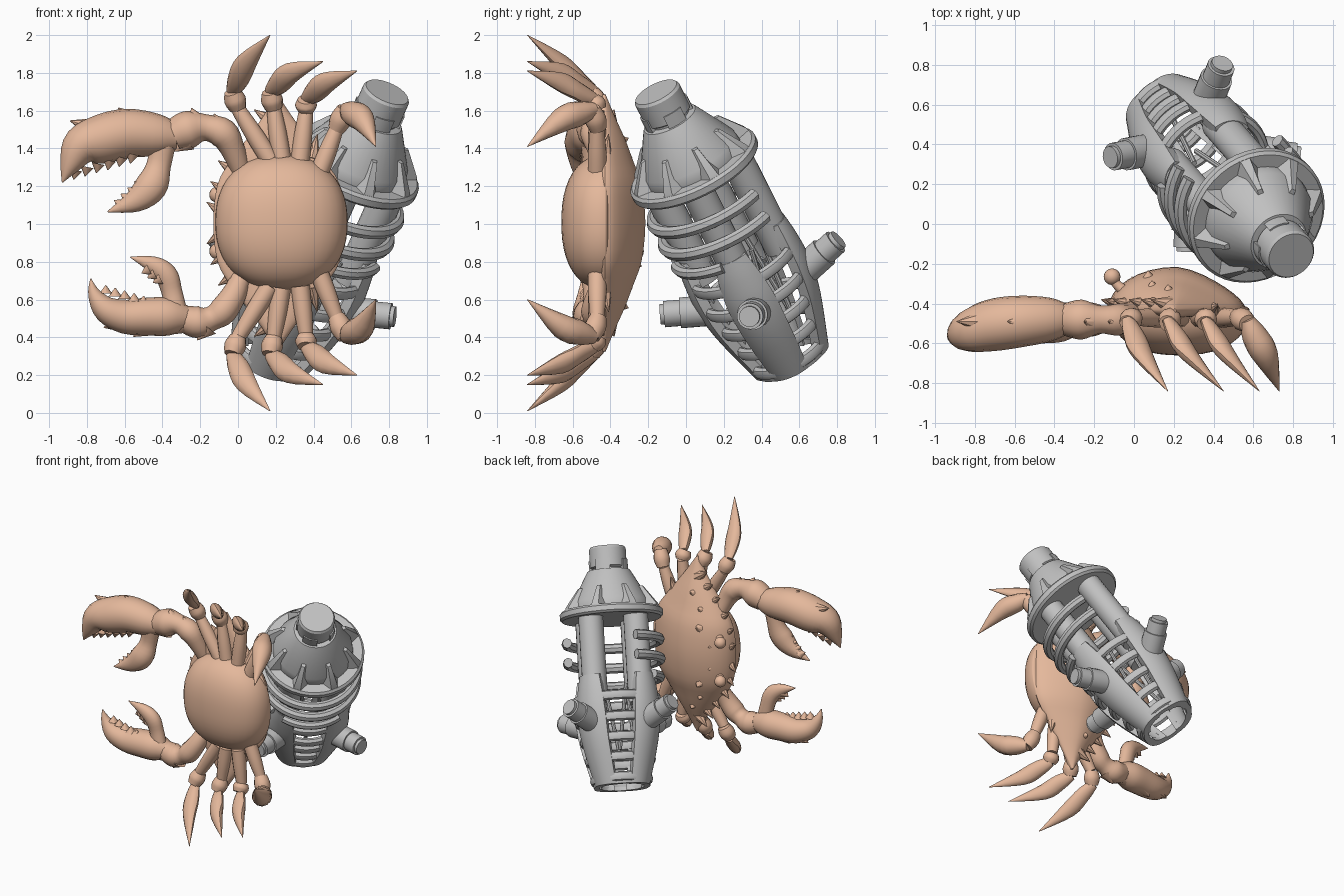
import bpy, bmesh, math
from math import sin, cos, pi, radians
from mathutils import Vector, Matrix

if "Cube" in bpy.data.objects:
    bpy.data.objects.remove(bpy.data.objects["Cube"])


def material(name, rgb):
    m = bpy.data.materials.new(name)
    m.diffuse_color = (*rgb, 1)
    m.use_nodes = True
    m.node_tree.nodes["Principled BSDF"].inputs["Base Color"].default_value = m.diffuse_color
    return m


SHELL = material("crab tan", (0.78, 0.48, 0.33))
METAL = material("metal grey", (0.53, 0.53, 0.53))


def finish(name, bm, mat, matrix=None, angle=40):
    bmesh.ops.recalc_face_normals(bm, faces=bm.faces[:])
    me = bpy.data.meshes.new(name)
    bm.to_mesh(me)
    bm.free()
    me.materials.append(mat)
    ob = bpy.data.objects.new(name, me)
    bpy.context.collection.objects.link(ob)
    if matrix:
        ob.matrix_world = matrix
    bpy.context.view_layer.objects.active = ob
    for o in bpy.context.selected_objects:
        o.select_set(False)
    ob.select_set(True)
    bpy.ops.object.shade_smooth_by_angle(angle=radians(angle))
    return ob


def loft(bm, rings, closed=False):
    """Skin a list of point rings, capping the ends unless closed into a loop."""
    vs = [[bm.verts.new(p) for p in r] for r in rings]
    n = len(vs[0])
    pairs = list(zip(vs, vs[1:])) + ([(vs[-1], vs[0])] if closed else [])
    for a, b in pairs:
        for i in range(n):
            bm.faces.new((a[i], a[(i + 1) % n], b[(i + 1) % n], b[i]))
    if not closed:
        bm.faces.new(vs[0])
        bm.faces.new(vs[-1])


def spline(rows, steps):
    """Smooth interpolation through rows of numbers."""
    rows = [Vector(r) for r in rows]
    out = []
    for i in range(len(rows) - 1):
        p0, p1, p2, p3 = rows[max(i - 1, 0)], rows[i], rows[i + 1], rows[min(i + 2, len(rows) - 1)]
        for k in range(steps):
            t = k / steps
            out.append(0.5 * (2 * p1 + (p2 - p0) * t + (2 * p0 - 5 * p1 + 4 * p2 - p3) * t * t
                              + (3 * p1 - p0 - 3 * p2 + p3) * t ** 3))
    return out + [rows[-1]]


def limb(bm, rows, depth=1.0, sides=12, steps=4):
    """Tube through (x, y, z, radius) rows; depth scales its thickness along y."""
    rows = [Vector(r) for r in rows]
    pts = spline(rows, steps) if steps > 1 else rows
    rings = []
    for i, p in enumerate(pts):
        t = (pts[min(i + 1, len(pts) - 1)].xyz - pts[max(i - 1, 0)].xyz).normalized()
        ref = Vector((0, 1, 0)) if abs(t.y) < 0.95 else Vector((1, 0, 0))
        s = (ref - t * ref.dot(t)).normalized()
        o = t.cross(s)
        r = max(p.w, 0.002)
        rings.append([p.xyz + s * (r * depth * cos(2 * pi * k / sides)) + o * (r * sin(2 * pi * k / sides))
                      for k in range(sides)])
    loft(bm, rings)


def spike(bm, base, tip, r):
    limb(bm, [(*base, r), (*tip, 0.002)], sides=8, steps=1)


# ---------------- crab ----------------
MID = 1.005
bm = bmesh.new()

# carapace: sections along z as (offset, low x, high x, back y)
half = [(0, -0.13, 0.56, -0.215), (0.2, -0.11, 0.54, -0.235), (0.33, -0.04, 0.46, -0.28),
        (0.45, 0.05, 0.37, -0.325), (0.56, 0.13, 0.29, -0.375), (0.68, 0.2, 0.21, -0.425)]
secs = [(-d, a, b, y) for d, a, b, y in half[:0:-1]] + half
rings = []
for d, a, b, y in spline(secs, 3):
    cx, hx = (a + b) / 2, (b - a) / 2
    ring = []
    for k in range(32):
        c, s = cos(k * pi / 16), sin(k * pi / 16)
        h = (y + 0.43) * (1 - 0.42 * max(c, 0) ** 1.3) if s > 0 else 0.04
        ring.append((cx + hx * c, -0.43 + h * s, MID + d))
    rings.append(ring)
loft(bm, rings)
finish("carapace", bm, SHELL)

# rounded belly
bm = bmesh.new()
bmesh.ops.create_uvsphere(bm, u_segments=40, v_segments=24, radius=1)
for v in bm.verts:
    n = v.co.copy()
    k = (abs(n.x) ** 2.3 + abs(n.y) ** 2.3 + abs(n.z) ** 2.3) ** (-1 / 2.3)
    n *= k
    v.co = (0.23 + 0.35 * n.x, -0.43 + (0.23 if n.y < 0 else 0.04) * n.y, 1.01 + 0.355 * n.z)
finish("belly", bm, SHELL)

# broad spines along the front edge and low bumps on the back
bm = bmesh.new()
for m in (1, -1):
    for d, x in ((0.06, -0.12), (0.17, -0.10), (0.28, -0.06), (0.38, 0.02), (0.47, 0.08), (0.55, 0.13)):
        spike(bm, (x + 0.06, -0.41, MID + m * (d - 0.02)), (x - 0.045, -0.38, MID + m * (d + 0.05)), 0.05)
    for x, y, d in ((0.0, -0.29, 0.06), (0.08, -0.26, 0.2), (0.1, -0.31, 0.32), (0.18, -0.33, 0.42)):
        spike(bm, (x, y - 0.05, MID + m * d), (x - 0.01, y + 0.025, MID + m * (d + 0.03)), 0.07)
    spike(bm, (0.39, -0.43, MID + m * 0.34), (0.42, -0.41, MID + m * 0.47), 0.045)
finish("shell_spines", bm, SHELL)

# eyes on short stalks
bm = bmesh.new()
for m in (1, -1):
    z = MID + m * 0.15
    limb(bm, [(-0.02, -0.36, z, 0.035), (-0.08, -0.31, z, 0.025), (-0.1, -0.28, z, 0.025)])
    bmesh.ops.create_uvsphere(bm, u_segments=16, v_segments=10, radius=0.042,
                              matrix=Matrix.Translation((-0.11, -0.265, z)))
finish("eyes", bm, SHELL)

# walking legs: hip, knee, joint, middle of the blade, tip
legs = [((0.17, 1.34), (0.0, 1.61), (-0.03, 1.7), (0.045, 1.855), (0.17, 2.0)),
        ((0.23, 1.35), (0.19, 1.61), (0.17, 1.70), (0.28, 1.8), (0.45, 1.86)),
        ((0.33, 1.34), (0.36, 1.6), (0.36, 1.66), (0.47, 1.75), (0.63, 1.81)),
        ((0.43, 1.27), (0.52, 1.5), (0.57, 1.61), (0.66, 1.55), (0.73, 1.41))]
for m, side in ((1, "upper"), (-1, "lower")):
    for i, path in enumerate(legs):
        h, k, j, b, t = [(x, MID + m * (z - MID)) for x, z in path]
        P = lambda p, y, r: (p[0], y, p[1], r)
        w = 0.065 if i == 3 else 0.056
        bm = bmesh.new()
        limb(bm, [P(h, -0.47, 0.05), P(((h[0] + k[0]) / 2, (h[1] + k[1]) / 2), -0.47, 0.048), P(k, -0.47, 0.038)])
        limb(bm, [P(k, -0.465, 0.045), P(((k[0] + j[0]) / 2, (k[1] + j[1]) / 2), -0.48, 0.058), P(j, -0.5, 0.045)])
        limb(bm, [P(j, -0.48, 0.035), P((j[0] * 0.6 + b[0] * 0.4, j[1] * 0.6 + b[1] * 0.4), -0.56, w),
                  P(b, -0.66, w), P(t, -0.84, 0.002)], depth=1.0 if i == 3 else 0.7)
        finish(f"{side}_leg_{i + 1}", bm, SHELL)


def claw(name, arm, palm, finger, teeth, spikes):
    bm = bmesh.new()
    limb(bm, arm)
    limb(bm, palm, depth=1.0, sides=16)
    limb(bm, finger, depth=0.8)
    for x, z, dx, dz in teeth:
        spike(bm, (x, -0.53, z), (x + dx, -0.53, z + dz), 0.035)
    for x, z, dx, dz in spikes:
        spike(bm, (x - dx * 0.4, -0.49, z - dz * 0.5), (x + dx * 0.9, -0.49, z + dz * 0.9), 0.06)
    finish(name, bm, SHELL)


# large upper claw
claw("large_claw",
     [(0.02, -0.42, 1.27, 0.05), (-0.03, -0.46, 1.4, 0.065), (-0.08, -0.48, 1.48, 0.08), (-0.17, -0.48, 1.51, 0.07),
      (-0.26, -0.48, 1.5, 0.1), (-0.34, -0.48, 1.47, 0.085)],
     [(-0.32, -0.48, 1.46, 0.07), (-0.42, -0.48, 1.47, 0.11), (-0.58, -0.49, 1.48, 0.13), (-0.72, -0.51, 1.45, 0.13),
      (-0.83, -0.54, 1.41, 0.105), (-0.89, -0.56, 1.31, 0.055), (-0.93, -0.57, 1.22, 0.003)],
     [(-0.4, -0.5, 1.42, 0.07), (-0.42, -0.5, 1.31, 0.065), (-0.46, -0.52, 1.2, 0.085), (-0.55, -0.53, 1.12, 0.06),
      (-0.69, -0.54, 1.065, 0.003)],
     [(-0.56 - 0.06 * i, 1.37 - 0.017 * i, -0.01, -0.05) for i in range(6)]
     + [(-0.51 - 0.035 * i, 1.2 - 0.033 * i, -0.04, 0.025) for i in range(4)],
     [(-0.58, 1.57, -0.06, 0.05), (-0.4, 1.53, -0.06, 0.06), (-0.8, 1.52, -0.1, 0.03), (-0.22, 1.56, -0.03, 0.06),
      (-0.1, 1.53, -0.03, 0.06), (-0.29, 1.42, -0.05, -0.04)])

# small lower claw
claw("small_claw",
     [(0.02, -0.42, 0.73, 0.05), (-0.02, -0.46, 0.63, 0.065), (-0.08, -0.48, 0.54, 0.075), (-0.14, -0.48, 0.5, 0.065),
      (-0.21, -0.48, 0.48, 0.085), (-0.29, -0.48, 0.5, 0.07)],
     [(-0.26, -0.48, 0.5, 0.06), (-0.36, -0.49, 0.51, 0.1), (-0.48, -0.5, 0.51, 0.1), (-0.6, -0.51, 0.51, 0.09),
      (-0.7, -0.53, 0.55, 0.07), (-0.76, -0.54, 0.63, 0.035), (-0.78, -0.55, 0.71, 0.003)],
     [(-0.33, -0.5, 0.54, 0.06), (-0.35, -0.5, 0.64, 0.055), (-0.38, -0.51, 0.73, 0.06), (-0.45, -0.52, 0.785, 0.045),
      (-0.57, -0.53, 0.825, 0.003)],
     [(-0.5 - 0.05 * i, 0.575 + 0.014 * i, 0.0, 0.045) for i in range(5)]
     + [(-0.41 - 0.03 * i, 0.71 + 0.025 * i, -0.04, -0.02) for i in range(3)],
     [(-0.5, 0.44, -0.06, -0.04), (-0.63, 0.47, -0.09, -0.02), (-0.33, 0.45, -0.05, -0.04), (-0.18, 0.43, -0.04, -0.05)])

# ---------------- caged metal device, built upright then tilted ----------------
Z = Vector((0.370, -0.421, 0.834)).normalized()
X = Vector((Z.z, 0, -Z.x)).normalized()
Y = Z.cross(X)
TILT = Matrix.Translation((0.158, 0.56, 0.275)) @ Matrix((X, Y, Z)).transposed().to_4x4()


def polar(r, a, z):
    return Vector((r * cos(a), r * sin(a), z))


def revolve(name, profile, sides=40, closed=False):
    bm = bmesh.new()
    loft(bm, [[polar(r, 2 * pi * k / sides, z) for k in range(sides)] for r, z in profile], closed)
    return finish(name, bm, METAL, TILT, 30)


revolve("top_cap", [(0.115, 1.5), (0.115, 1.56), (0.13, 1.57), (0.13, 1.70), (0.12, 1.715)])
revolve("shoulder_cone", [(0.27, 1.2), (0.285, 1.26), (0.275, 1.32), (0.165, 1.52), (0.15, 1.545), (0.11, 1.55)])
revolve("flange", [(0.2, 1.2), (0.35, 1.2), (0.365, 1.215), (0.365, 1.25), (0.35, 1.265), (0.2, 1.265)], closed=True)
revolve("bottom_ring", [(0.16, 0.0), (0.2, 0.0), (0.205, 0.03), (0.165, 0.03)], closed=True)

# triangular gussets, broad at the foot, and cap lugs
bm = bmesh.new()
for k in range(8):
    a = (k + 0.5) * pi / 4
    side = polar(1, a + pi / 2, 0)
    outline = ((0.22, 1.25, 0.09), (0.35, 1.25, 0.03), (0.345, 1.28, 0.025), (0.245, 1.415, 0.012), (0.19, 1.42, 0.02))
    loft(bm, [[polar(r, a, z) + side * w * m for r, z, w in outline] for m in (-1, 1)])
for k in range(4):
    a = k * pi / 2 + 0.4
    loft(bm, [[polar(r, a + da, z) for r, z in ((0.1, 1.53), (0.138, 1.53), (0.138, 1.62), (0.1, 1.62))]
              for da in (-0.4, -0.2, 0, 0.2, 0.4)])
finish("gussets", bm, METAL, TILT, 30)

for q in range(4):
    a = q * pi / 2
    # upright column
    bm = bmesh.new()
    limb(bm, [(*polar(0.225, a, z), 0.088) for z in (0.62, 0.9, 1.22)], sides=20, steps=1)
    finish(f"column_{q + 1}", bm, METAL, TILT)

    # curved lower panel: rows of height, radius, half angle
    bm = bmesh.new()
    rows = spline([(0.78, 0.315, 18), (0.66, 0.33, 22), (0.5, 0.335, 25), (0.3, 0.305, 26), (0.0, 0.215, 29)], 4)
    rings = []
    for z, r, h in rows:
        arc = [(a + radians(h) * u, 1 - 0.07 * u * u) for u in [k / 6 - 1 for k in range(13)]]
        rings.append([polar(r * f, t, z) for t, f in arc] + [polar(r * f - 0.055, t, z) for t, f in reversed(arc)])
    loft(bm, rings)
    finish(f"lower_panel_{q + 1}", bm, METAL, TILT)

    # angled knob with stepped tip
    bm = bmesh.new()
    for r0, r1, w in ((0.27, 0.42, 0.082), (0.42, 0.5, 0.07), (0.5, 0.52, 0.055)):
        limb(bm, [(*polar(r, a, 0.45 + (r - 0.28) * 0.36), w) for r in (r0, r1)], sides=20, steps=1)
    finish(f"knob_{q + 1}", bm, METAL, TILT, 30)


def arc_bar(bm, a0, a1, r, z, hr, hz, n=12):
    rings = []
    for k in range(n + 1):
        a = a0 + (a1 - a0) * k / n
        rings.append([polar(r + hr * cos(t * pi / 4), a, z + hz * sin(t * pi / 4)) for t in range(8)])
    loft(bm, rings)


# long hoops wrapping outside the columns, broad rungs in the four lower gaps
hoops, rungs = bmesh.new(), bmesh.new()
for z in (0.90, 1.04):
    arc_bar(hoops, radians(160), radians(412), 0.33, z, 0.034, 0.036, 40)
for q in range(4):
    a0, a1 = q * pi / 2, (q + 1) * pi / 2
    if q > 1:
        arc_bar(hoops, a0 + 0.15, a1 - 0.15, 0.32, 0.77, 0.032, 0.032)
    for z in (0.05, 0.19, 0.33, 0.47, 0.62):
        arc_bar(rungs, a0 + 0.3, a1 - 0.3, 0.185 + 0.2 * min(z, 0.5), z, 0.028, 0.036, 8)
finish("cage_hoops", hoops, METAL, TILT)
finish("lower_rungs", rungs, METAL, TILT)

# thin rods inside the lower cage
bm = bmesh.new()
for k in range(6):
    a = k * pi / 3 + 0.2
    limb(bm, [(*polar(0.13, a, 0.25), 0.014), (*polar(0.15, a + 0.5, 0.72), 0.014)], sides=8, steps=1)
finish("inner_rods", bm, METAL, TILT)
